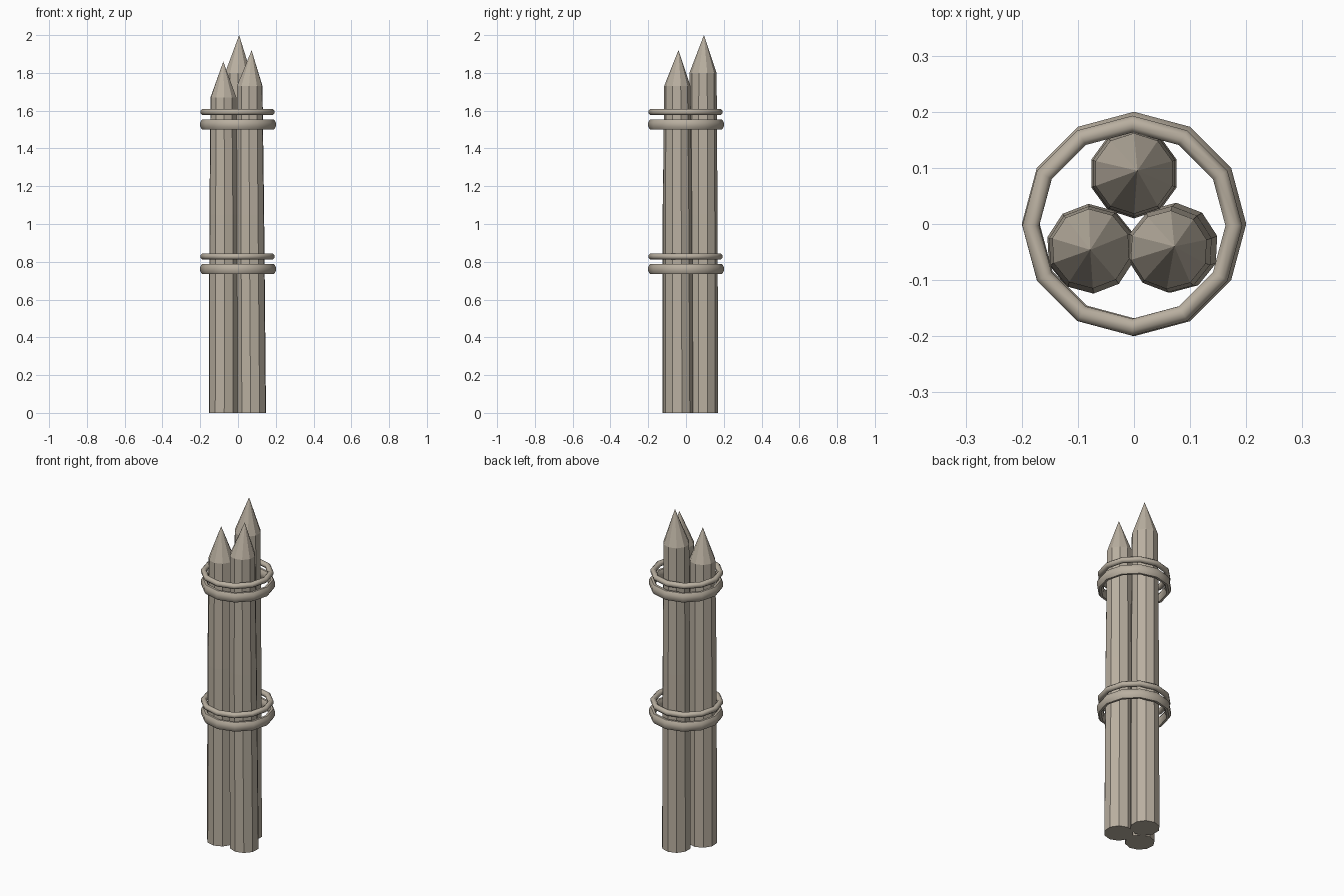
import bpy, bmesh, math

if "Cube" in bpy.data.objects:
    bpy.data.objects.remove(bpy.data.objects["Cube"])

wood = bpy.data.materials.new("weathered_wood")
wood.diffuse_color = (0.485, 0.43, 0.352, 1)
wood.use_nodes = True
wood.node_tree.nodes["Principled BSDF"].inputs["Base Color"].default_value = wood.diffuse_color


def add_object(name, bm, smooth):
    bmesh.ops.recalc_face_normals(bm, faces=bm.faces)
    mesh = bpy.data.meshes.new(name)
    bm.to_mesh(mesh)
    bm.free()
    mesh.materials.append(wood)
    obj = bpy.data.objects.new(name, mesh)
    bpy.context.collection.objects.link(obj)
    for p in mesh.polygons:
        p.use_smooth = smooth
    return obj


def stake(name, sections, tip, turn, sides=10):
    """Loft ten-sided rings (x, y, z, radius) and close them with a point."""
    bm = bmesh.new()
    rings = []
    for x, y, z, r in sections:
        rings.append([bm.verts.new((x + r * math.cos(a), y + r * math.sin(a), z))
                      for a in (math.radians(turn) + math.tau * i / sides
                                for i in range(sides))])
    for lo, hi in zip(rings, rings[1:]):
        for i in range(sides):
            j = (i + 1) % sides
            bm.faces.new((lo[i], lo[j], hi[j], hi[i]))
    apex = bm.verts.new(tip)
    for i in range(sides):
        bm.faces.new((rings[-1][i], rings[-1][(i + 1) % sides], apex))
    bm.faces.new(rings[0][::-1])
    add_object(name, bm, False)


def band(name, cx, cy, z, radius, half_w, half_h, sides=12, tube=8):
    """Twelve-sided hoop with a flattened octagonal section."""
    bm = bmesh.new()
    k = 1 / math.cos(math.pi / tube)
    rings = []
    for i in range(sides):
        a = math.tau * i / sides
        ring = []
        for j in range(tube):
            b = math.tau * (j + 0.5) / tube
            r = radius + half_w * k * math.cos(b)
            ring.append(bm.verts.new((cx + r * math.cos(a), cy + r * math.sin(a),
                                      z + half_h * k * math.sin(b))))
        rings.append(ring)
    for i in range(sides):
        p, q = rings[i], rings[(i + 1) % sides]
        for j in range(tube):
            n = (j + 1) % tube
            bm.faces.new((p[j], q[j], q[n], p[n]))
    obj = add_object(name, bm, True)
    bpy.ops.object.select_all(action='DESELECT')
    obj.select_set(True)
    bpy.context.view_layer.objects.active = obj
    bpy.ops.object.shade_smooth_by_angle(angle=math.radians(50))


# Three slightly leaning, tapering stakes with sharpened tips
stake("back_stake", [(0, 0.09, 0, 0.08), (0, 0.09, 1.05, 0.077), (0.0, 0.09, 1.8, 0.072)],
      (0.006, 0.095, 2.0), 18)
stake("left_stake", [(-0.077, -0.044, 0, 0.08), (-0.076, -0.046, 1.05, 0.078),
                     (-0.077, -0.044, 1.67, 0.071)],
      (-0.078, -0.046, 1.86), 21)
stake("right_stake", [(0.071, -0.042, 0, 0.08), (0.064, -0.045, 1.05, 0.077),
                      (0.062, -0.046, 1.73, 0.07)],
      (0.072, -0.04, 1.92), 15)

# Two pairs of binding hoops: a thick one with a thin one above
for label, base in (("lower", 0.735), ("upper", 1.5)):
    band(label + "_thick_band", 0, 0, base + 0.027, 0.184, 0.016, 0.027)
    band(label + "_thin_band", -0.003, -0.003, base + 0.093, 0.181, 0.015, 0.015)
